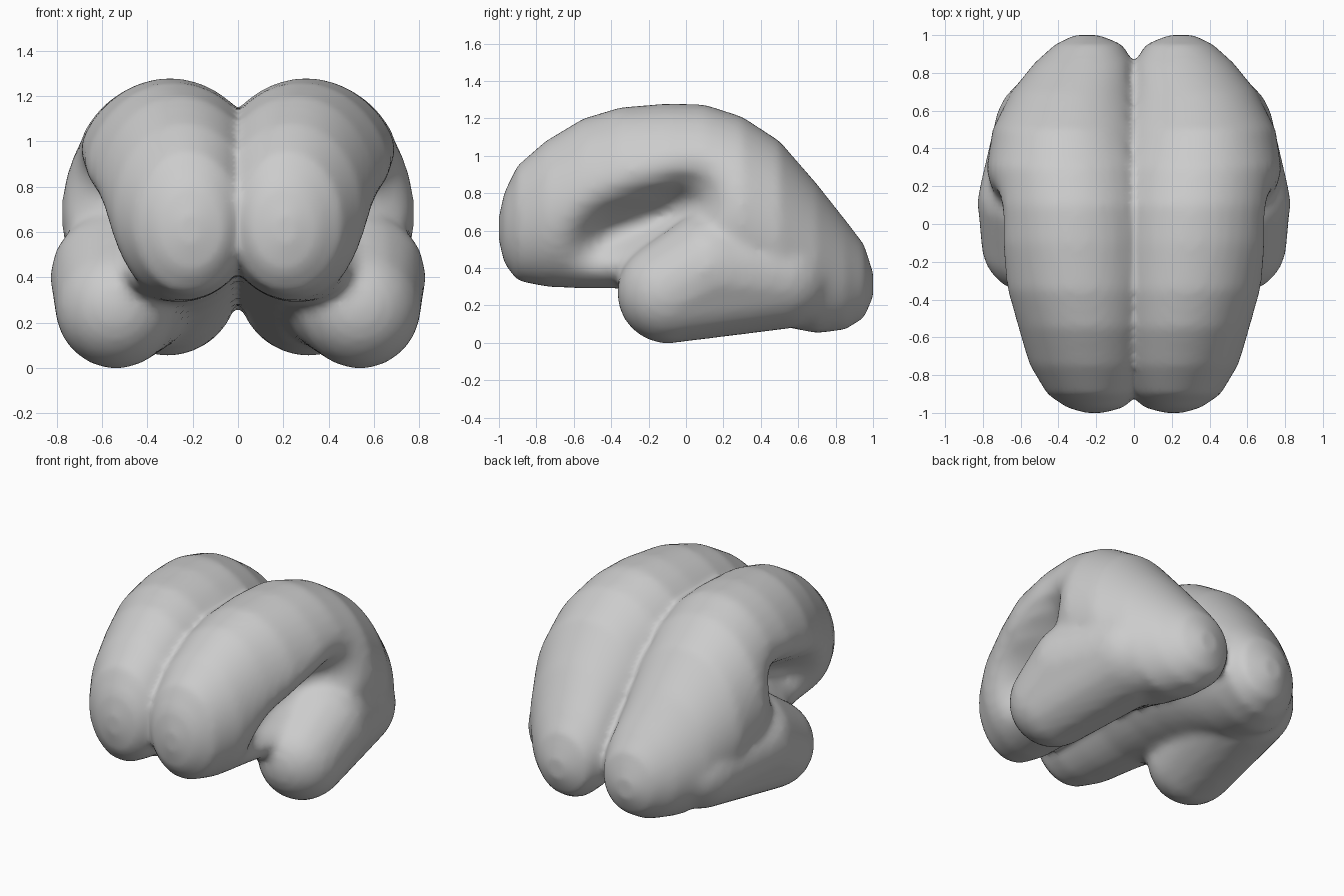
import bpy, bmesh, math
from mathutils import Vector, Matrix

cube = bpy.data.objects.get("Cube")
if cube:
    bpy.data.objects.remove(cube)

grey = bpy.data.materials.new("soft grey")
grey.use_nodes = True
grey.diffuse_color = (0.6, 0.6, 0.6, 1)
grey.node_tree.nodes["Principled BSDF"].inputs["Base Color"].default_value = (0.6, 0.6, 0.6, 1)

# Main lobe stations from front to back: y, inner x, outer x, bottom z, top z
STATIONS = [
    (-1.0, 0.16, 0.26, 0.54, 0.68), (-0.97, 0.05, 0.36, 0.42, 0.81),
    (-0.9, -0.02, 0.46, 0.33, 0.95), (-0.75, -0.08, 0.55, 0.30, 1.08),
    (-0.55, -0.11, 0.62, 0.29, 1.20), (-0.35, -0.13, 0.69, 0.29, 1.26),
    (-0.1, -0.14, 0.74, 0.26, 1.28), (0.1, -0.14, 0.76, 0.22, 1.275),
    (0.3, -0.12, 0.78, 0.16, 1.21), (0.5, -0.07, 0.75, 0.09, 1.08),
    (0.7, -0.02, 0.65, 0.05, 0.85), (0.85, 0.0, 0.53, 0.07, 0.66),
    (0.95, 0.06, 0.42, 0.13, 0.53), (1.0, 0.18, 0.32, 0.24, 0.38),
]
RING = 40
STEPS = 5


def fissure(p):
    """Press the slanting side groove into the outer wall."""
    if p.x > 0.3:
        along = (p.y + 0.24) / 0.34
        across = (p.z - 0.64 - 0.35 * (p.y + 0.24)) / 0.15
        p.x -= 0.75 * (p.x - 0.3) * math.exp(-along ** 4 - across ** 2)
    return p


def add_main_lobe(bm):
    """Loft oval sections through the stations and close both ends."""
    rows = []
    for a, b in zip(STATIONS, STATIONS[1:]):
        rows += [[u + (v - u) * i / STEPS for u, v in zip(a, b)] for i in range(STEPS)]
    rows.append(STATIONS[-1])
    rings = []
    for y, x0, x1, z0, z1 in rows:
        ring = []
        for i in range(RING):
            t = math.tau * i / RING
            p = Vector(((x0 + x1) / 2 + (x1 - x0) / 2 * math.cos(t), y,
                        (z0 + z1) / 2 + (z1 - z0) / 2 * math.sin(t)))
            ring.append(bm.verts.new(fissure(p)))
        rings.append(ring)
    for a, b in zip(rings, rings[1:]):
        for i in range(RING):
            j = (i + 1) % RING
            bm.faces.new((a[i], a[j], b[j], b[i]))
    bm.faces.new(rings[0])
    bm.faces.new(rings[-1])


def add_hull(bm, blobs):
    """Wrap a set of ellipsoids (centre, radii) in one convex lobe."""
    source = bmesh.new()
    for centre, radii in blobs:
        m = Matrix.Translation(centre) @ Matrix.Diagonal((*radii, 1))
        bmesh.ops.create_icosphere(source, subdivisions=3, radius=1, matrix=m)
    points = [bm.verts.new(v.co) for v in source.verts]
    source.free()
    bmesh.ops.convex_hull(bm, input=points)
    loose = [v for v in bm.verts if not v.link_faces]
    bmesh.ops.delete(bm, geom=loose, context='VERTS')


bm = bmesh.new()
add_main_lobe(bm)
# Temporal lobe, low on the side
add_hull(bm, [((0.54, -0.1, 0.27), (0.27, 0.27, 0.275)),
              ((0.52, 0.12, 0.4), (0.31, 0.28, 0.3)),
              ((0.44, 0.5, 0.36), (0.3, 0.3, 0.29))])
bmesh.ops.recalc_face_normals(bm, faces=bm.faces)
mesh = bpy.data.meshes.new("cerebrum")
bm.to_mesh(mesh)
bm.free()
mesh.materials.append(grey)
mesh.shade_smooth()
brain = bpy.data.objects.new("cerebrum", mesh)
bpy.context.collection.objects.link(brain)

# Mirror the hemisphere, then fuse and soften both halves
mirror = brain.modifiers.new("mirror", 'MIRROR')
mirror.use_mirror_merge = False
fuse = brain.modifiers.new("fuse", 'REMESH')
fuse.mode = 'VOXEL'
fuse.voxel_size = 0.025
fuse.use_smooth_shade = True
soften = brain.modifiers.new("soften", 'SMOOTH')
soften.factor = 0.5
soften.iterations = 8
